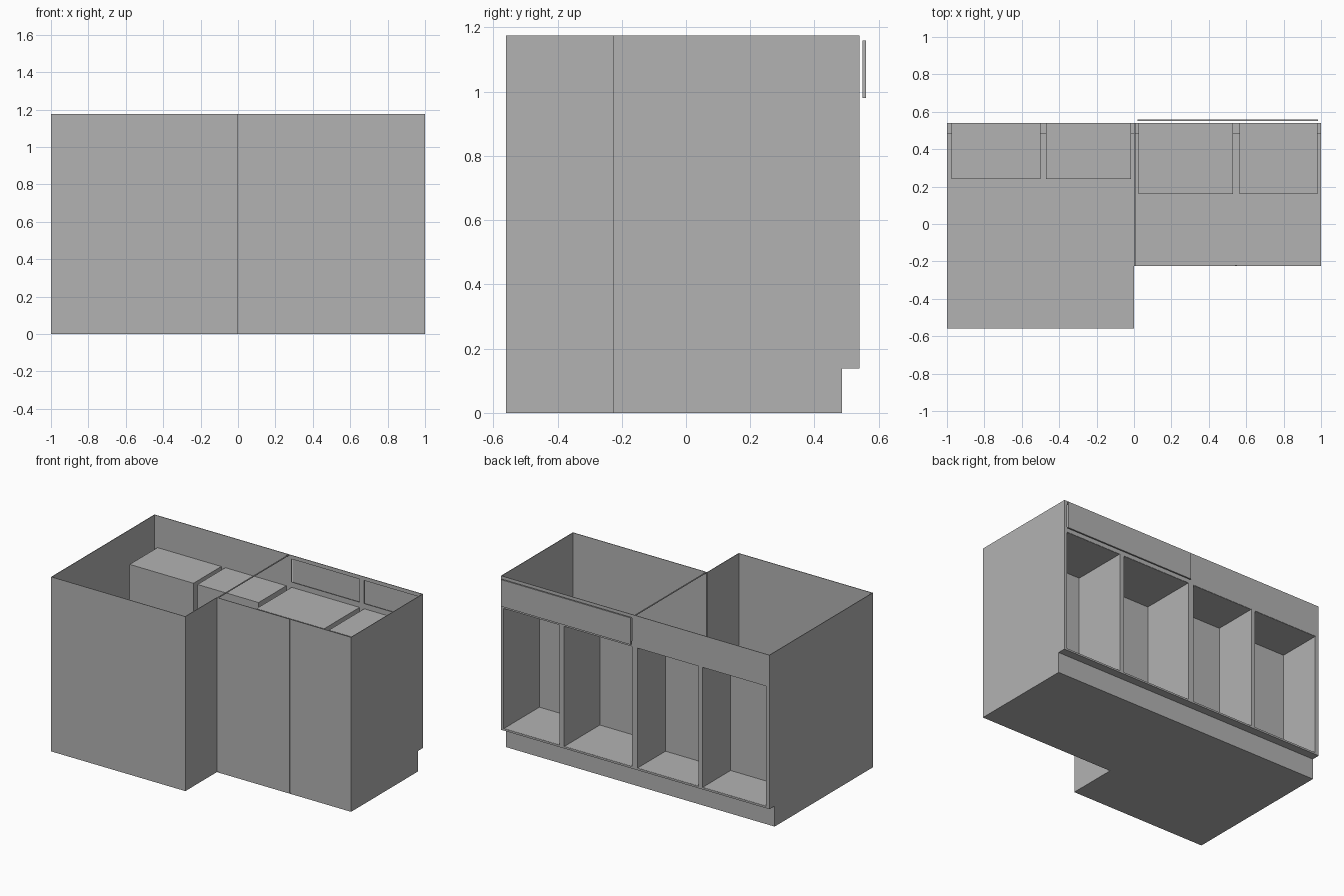
import bpy
import bmesh
from mathutils import Vector

cube = bpy.data.objects.get("Cube")
if cube:
    bpy.data.objects.remove(cube)

grey = bpy.data.materials.new("cabinet grey")
grey.use_nodes = True
COLOUR = (0.45, 0.45, 0.45, 1)
grey.diffuse_color = COLOUR
grey.node_tree.nodes["Principled BSDF"].inputs["Base Color"].default_value = COLOUR

T = 0.004            # sheet thickness
TOP = 1.175          # height of the walls
BACK = 0.54          # face of the open side
KICK_Y, KICK_Z = 0.485, 0.138
DEEP, SHALLOW = -0.56, -0.225
SILL, HEAD = 0.15, 0.96


def finish(name, bm):
    bmesh.ops.recalc_face_normals(bm, faces=bm.faces)
    mesh = bpy.data.meshes.new(name)
    bm.to_mesh(mesh)
    bm.free()
    mesh.materials.append(grey)
    obj = bpy.data.objects.new(name, mesh)
    bpy.context.scene.collection.objects.link(obj)
    return obj


def box(name, x, y, z, open_back=False):
    bm = bmesh.new()
    bmesh.ops.create_cube(bm, size=1)
    for v in bm.verts:
        v.co = Vector([a + (b - a) * (c + 0.5) for (a, b), c in zip((x, y, z), v.co)])
    if open_back:
        bm.faces.ensure_lookup_table()
        far = max(bm.faces, key=lambda f: f.calc_center_median().y)
        bmesh.ops.delete(bm, geom=[far], context='FACES_ONLY')
    return finish(name, bm)


def prism(name, points, offset):
    bm = bmesh.new()
    face = bm.faces.new([bm.verts.new(p) for p in points])
    new = bmesh.ops.extrude_face_region(bm, geom=[face])["geom"]
    bmesh.ops.translate(bm, verts=[g for g in new if isinstance(g, bmesh.types.BMVert)],
                        vec=offset)
    return finish(name, bm)


# Notched end walls
def end_wall(name, x, front):
    outline = [(front, 0), (KICK_Y, 0), (KICK_Y, KICK_Z),
               (BACK, KICK_Z), (BACK, TOP), (front, TOP)]
    prism(name, [(x, y, z) for y, z in outline], (T, 0, 0))


end_wall("deep_end_wall", -1, DEEP)
end_wall("shallow_end_wall", 1 - T, SHALLOW)

# L-shaped floor and front walls
floor = [(-1, DEEP), (0, DEEP), (0, SHALLOW), (1, SHALLOW), (1, KICK_Y), (-1, KICK_Y)]
prism("floor", [(x, y, 0) for x, y in floor], (0, 0, T))
box("deep_front_wall", (-1, 0), (DEEP, DEEP + T), (0, TOP))
box("step_wall", (-T, 0), (DEEP, SHALLOW), (0, TOP))
seams = [0, 0.012, 0.541, 0.551]
box("shallow_front_wall_inner", (seams[1], seams[2]), (SHALLOW, SHALLOW + T), (0, TOP))
box("shallow_front_wall_outer", (seams[3], 1), (SHALLOW, SHALLOW + T), (0, TOP))
for i in (0, 2):
    box("wall_seam", (seams[i], seams[i + 1]), (SHALLOW + 0.003, SHALLOW + 0.006), (0, TOP))

# Thin trim where the two cabinets meet
box("joining_trim", (0, 0.008), (SHALLOW, BACK), (TOP - T, TOP))

# Toe kick
box("toe_kick", (-1, 1), (KICK_Y - T, KICK_Y), (0, KICK_Z))
box("toe_kick_ledge", (-1, 1), (KICK_Y - T, BACK), (KICK_Z, KICK_Z + T))

# Open compartments and the face frame around them
compartments = [(-0.975, -0.5, 0.24), (-0.47, -0.015, 0.24),
                (0.025, 0.53, 0.16), (0.565, 0.98, 0.16)]
face = (BACK - T, BACK)
for x0, x1, depth in compartments:
    niche = box("compartment", (x0, x1), (depth, BACK - T / 2), (SILL, HEAD), True)
    sheet = niche.modifiers.new("thickness", 'SOLIDIFY')
    sheet.thickness = T / 2

edges = [-1] + [x for c in compartments for x in c[:2]] + [1]
for i in range(0, len(edges), 2):
    box("frame_stile", (edges[i], edges[i + 1]), face, (SILL, HEAD))
box("frame_bottom_rail", (-1, 1), face, (KICK_Z, SILL))
box("deep_top_panel", (-1, 0), face, (HEAD, TOP))

# Drawer openings with a separate front panel
D0, D1 = 0.995, 1.15
box("drawer_lower_rail", (0, 1), face, (HEAD, D0))
box("drawer_upper_rail", (0, 1), face, (D1, TOP))
for x0, x1 in ((0, 0.025), (0.53, 0.565), (0.98, 1)):
    box("drawer_stile", (x0, x1), face, (D0, D1))
box("drawer_front", (0.02, 0.985), (0.55, 0.56), (0.98, 1.16))
